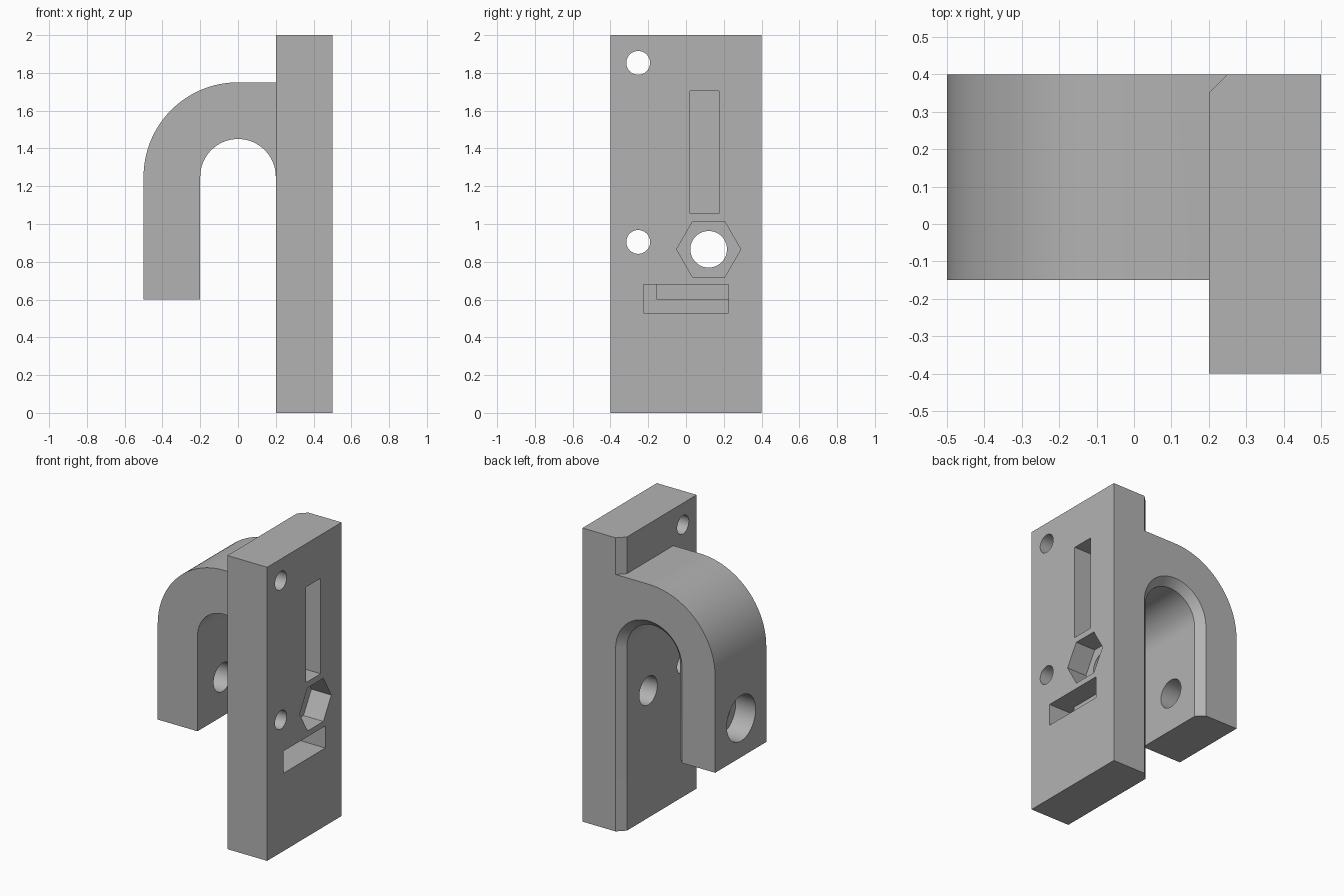
import bpy
import bmesh
from math import sin, cos, pi, radians

cube = bpy.data.objects.get("Cube")
if cube:
    bpy.data.objects.remove(cube, do_unlink=True)

grey = bpy.data.materials.new("plain grey")
grey.use_nodes = True
grey.diffuse_color = (0.45, 0.45, 0.45, 1)
grey.node_tree.nodes["Principled BSDF"].inputs["Base Color"].default_value = (0.45, 0.45, 0.45, 1)


def arc(cx, cz, r, start, end, n):
    """Points on an arc, angles in degrees."""
    return [(cx + r * cos(radians(start + (end - start) * i / n)),
             cz + r * sin(radians(start + (end - start) * i / n))) for i in range(n + 1)]


def loft(name, rings):
    """Closed solid between two rings of 3D points."""
    bm = bmesh.new()
    a, b = [[bm.verts.new(p) for p in ring] for ring in rings]
    n = len(a)
    bm.faces.new(a)
    bm.faces.new(b)
    for i in range(n):
        j = (i + 1) % n
        bm.faces.new((a[i], a[j], b[j], b[i]))
    bmesh.ops.recalc_face_normals(bm, faces=bm.faces)
    mesh = bpy.data.meshes.new(name)
    bm.to_mesh(mesh)
    bm.free()
    mesh.materials.append(grey)
    obj = bpy.data.objects.new(name, mesh)
    bpy.context.collection.objects.link(obj)
    return obj


def along_x(name, pts, x0, x1):
    return loft(name, [[(x, y, z) for y, z in pts] for x in (x0, x1)])


def along_y(name, pts, y0, y1):
    return loft(name, [[(x, y, z) for x, z in pts] for y in (y0, y1)])


def rect(a0, a1, b0, b1):
    return [(a0, b0), (a1, b0), (a1, b1), (a0, b1)]


def disc(y, z, r, n=48):
    return arc(y, z, r, 0, 360, n)[:-1]


def combine(target, tool, operation):
    tool.hide_render = True
    mod = target.modifiers.new(operation.lower(), "BOOLEAN")
    mod.operation = operation
    mod.solver = "EXACT"
    mod.object = tool
    bpy.context.view_layer.objects.active = target
    bpy.ops.object.modifier_apply(modifier=mod.name)
    bpy.data.objects.remove(tool, do_unlink=True)


# Back plate joined to the hook
bracket = along_y("hook_bracket", rect(0.2, 0.5, 0, 2), -0.4, 0.4)
hook_profile = ([(-0.5, 0.6)] + arc(0, 1.25, 0.5, 180, 90, 32)
                + [(0.3, 1.75), (0.3, 1.25)]
                + arc(0, 1.25, 0.2, 0, 180, 40) + [(-0.2, 0.6)])
combine(bracket, along_y("hook", hook_profile, -0.15, 0.4), "UNION")


# Chamfer around the inside of the hook and down the plate
def throat(r):
    return [(r, -0.1)] + arc(0, 1.25, r, 0, 180, 40) + [(-r, -0.1)]


cut = loft("throat_chamfer", [[(x, y, z) for x, z in throat(r)]
                              for y, r in ((0.35, 0.2), (0.45, 0.3))])
combine(bracket, cut, "DIFFERENCE")

# Chamfer on the plate edge above the hook
wedge = [(0.15, 0.4), (0.2, 0.35), (0.3, 0.45), (0.15, 0.45)]
cut = loft("upper_chamfer", [[(x, y, z) for x, y in wedge] for z in (1.75, 2.1)])
combine(bracket, cut, "DIFFERENCE")

# Holes and pockets: outline in y and z, then the span in x
bolt_y, bolt_z = 0.12, 0.866
cuts = {
    "upper_screw_hole": (disc(-0.253, 1.853, 0.063), 0.1, 0.6),
    "lower_screw_hole": (disc(-0.253, 0.905, 0.063), 0.1, 0.6),
    "bolt_hole": (disc(bolt_y, bolt_z, 0.097), -0.6, 0.6),
    "nut_pocket": (disc(bolt_y, bolt_z, 0.17, 6), 0.35, 0.6),
    "bolt_head_recess": (disc(bolt_y, bolt_z, 0.155), -0.6, -0.35),
    "tall_slot": (rect(0.02, 0.175, 1.055, 1.705), 0.35, 0.6),
    "wide_slot": (rect(-0.225, 0.225, 0.53, 0.68), 0.36, 0.6),
    "wide_slot_deep_part": ([(-0.225, 0.53), (0.225, 0.53), (0.225, 0.6),
                             (-0.155, 0.6), (-0.155, 0.68), (-0.225, 0.68)], 0.27, 0.6),
}
for name, (outline, x0, x1) in cuts.items():
    combine(bracket, along_x(name, outline, x0, x1), "DIFFERENCE")

# Smooth the curves, keep the edges crisp
bpy.ops.object.select_all(action="DESELECT")
bracket.select_set(True)
bpy.context.view_layer.objects.active = bracket
bpy.ops.object.shade_smooth_by_angle(angle=radians(25))
